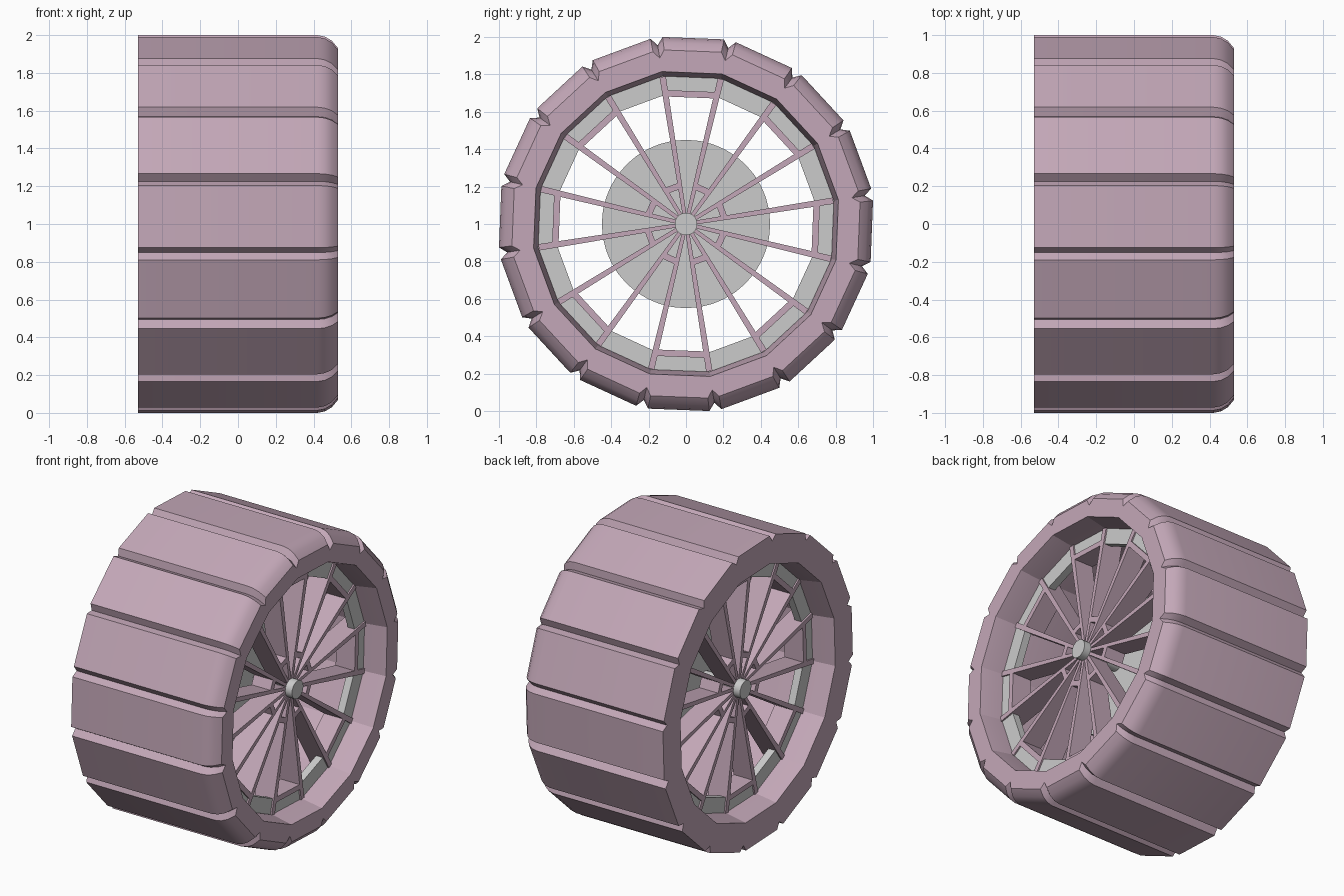
import bpy, bmesh
from math import sin, cos, radians, pi

if "Cube" in bpy.data.objects:
    bpy.data.objects.remove(bpy.data.objects["Cube"])

SIDES = 16
STEP = 2 * pi / SIDES
BASE = radians(9.0)        # angle of the first groove / spoke
HALF = radians(1.85)       # half width of a tread groove

pink = bpy.data.materials.new("dusty_pink")
pink.diffuse_color = (0.55, 0.39, 0.48, 1)
pink.use_nodes = True
pink.node_tree.nodes["Principled BSDF"].inputs["Base Color"].default_value = pink.diffuse_color


def pt(x, r, a):
    return (x, r * cos(a), 1 + r * sin(a))


def poly_r(rv, a):
    """Radius of a 16-gon with corner radius rv at angle a."""
    off = (a - BASE) % STEP - STEP / 2
    return rv * cos(STEP / 2) / cos(off)


def finish(name, bm, mat=None, smooth=None):
    bmesh.ops.recalc_face_normals(bm, faces=bm.faces)
    me = bpy.data.meshes.new(name)
    bm.to_mesh(me)
    bm.free()
    ob = bpy.data.objects.new(name, me)
    bpy.context.collection.objects.link(ob)
    if mat:
        me.materials.append(mat)
    if smooth:
        bpy.ops.object.select_all(action='DESELECT')
        ob.select_set(True)
        bpy.context.view_layer.objects.active = ob
        bpy.ops.object.shade_smooth_by_angle(angle=radians(smooth))
    return ob


def loft(bm, rings, closed=False):
    """Skin a list of equal point rings."""
    vs = [[bm.verts.new(p) for p in ring] for ring in rings]
    n = len(vs[0])
    for i in range(len(vs) if closed else len(vs) - 1):
        a, b = vs[i], vs[(i + 1) % len(vs)]
        for j in range(n):
            k = (j + 1) % n
            bm.faces.new((a[j], a[k], b[k], b[j]))
    if not closed:
        bm.faces.new(vs[0])
        bm.faces.new(vs[-1])


def cylinder(name, r, x0, x1, n):
    bm = bmesh.new()
    loft(bm, [[pt(x, r, j * 2 * pi / n) for j in range(n)] for x in (x0, x1)])
    return finish(name, bm, smooth=20)


# Tyre: 16 flat tread blocks split by V grooves, rounded on the +x shoulder only
tread = []
for k in range(SIDES):
    a = BASE + k * STEP
    tread += [(a - HALF, 1.0078), (a, 0.968), (a + HALF, 1.0078)]
outer = [(-0.53, 0), (0.42, 0), (0.46, -0.008), (0.497, -0.03), (0.53, -0.07)]
inner = [(0.53, 0.825), (0.39, 0.80), (-0.39, 0.80), (-0.53, 0.825)]
rings = [[pt(x, r + d, a) for a, r in tread] for x, d in outer]
rings += [[pt(x, poly_r(rv, a), a) for a, _ in tread] for x, rv in inner]
bm = bmesh.new()
loft(bm, rings, closed=True)
finish("tyre", bm, pink, 20)

# Each side: grey rim ring, pink spoke frame, grey hub cap
W = 0.017                  # half width of a spoke
for side, s in (("right", 1), ("left", -1)):
    angles = [BASE + k * STEP for k in range(SIDES)]
    bm = bmesh.new()
    loft(bm, [[pt(s * x, r, a) for a in angles] for x, r in
              ((0.33, 0.80), (0.38, 0.80), (0.38, 0.70), (0.33, 0.70))], closed=True)
    finish(side + "_rim_ring", bm)

    bm = bmesh.new()
    x0, x1 = s * 0.25, s * 0.39
    for k, a in enumerate(angles):
        # radial fin
        c, d = cos(a), sin(a)
        quad = [(r * c - w * d, 1 + r * d + w * c) for r, w in
                ((0.03, -W * .6), (0.797, -W), (0.797, W), (0.03, W * .6))]
        loft(bm, [[(x, y, z) for y, z in quad] for x in (x0, x1)])
        # joining bar: outer on odd gaps, near the hub on even gaps
        ri, ro = (0.69, 0.725) if k % 2 else (0.19, 0.225)
        b = a + STEP
        loft(bm, [[pt(x, ri, a), pt(x, ro, a), pt(x, ro, b), pt(x, ri, b)]
                  for x in (x0, x1)])
    finish(side + "_spokes", bm, pink)
    cylinder(side + "_hub_cap", 0.06, s * 0.24, s * 0.44, 20)

# Central drum and axle
cylinder("central_drum", 0.45, -0.14, 0.14, 40)
cylinder("axle", 0.045, -0.30, 0.30, 20)
